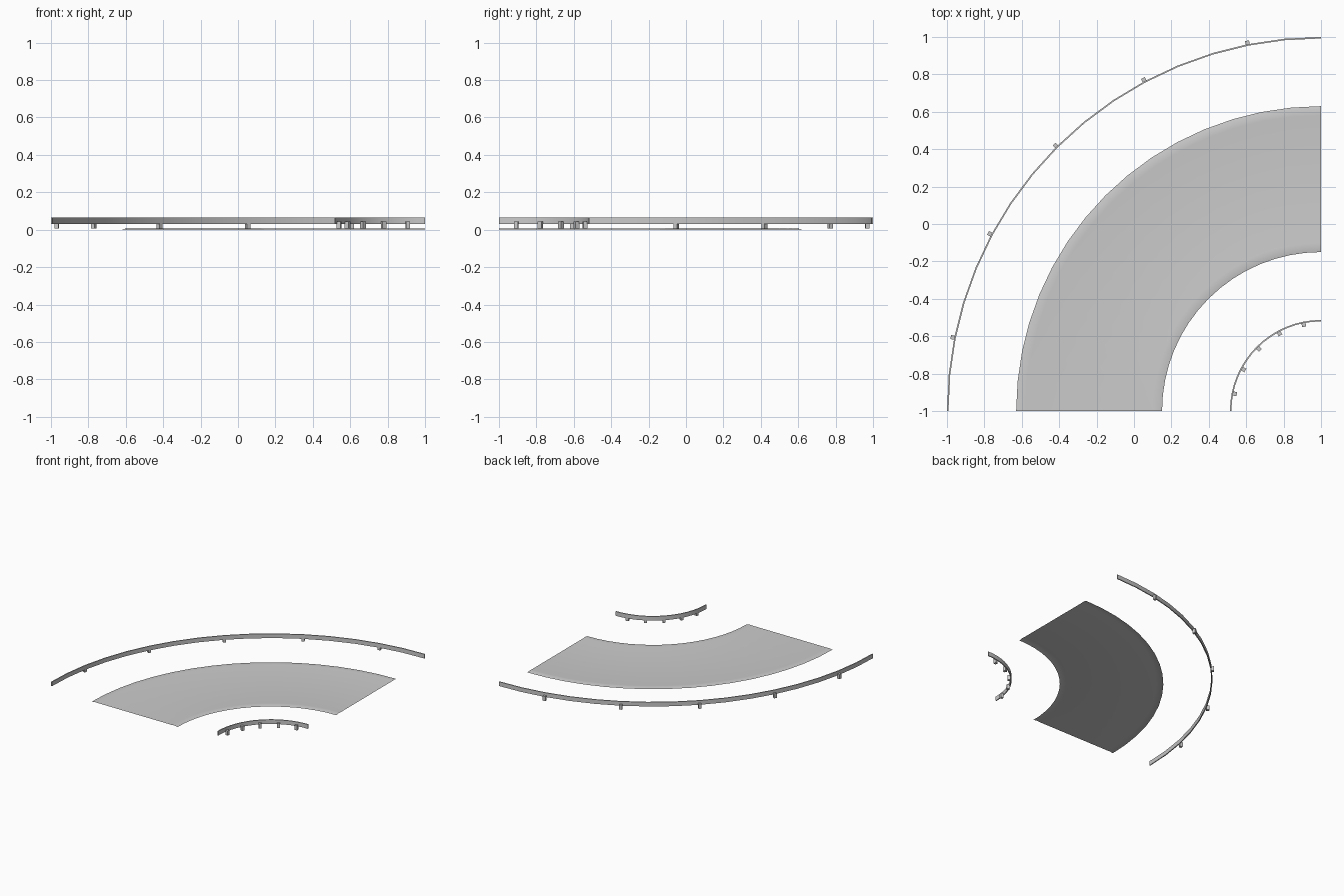
import bpy, math
from mathutils import Matrix, Vector

cube = bpy.data.objects.get("Cube")
if cube:
    bpy.data.objects.remove(cube, do_unlink=True)

CENTRE = Vector((1, -1, 0))   # pivot of the quarter turn
SEGMENTS = 16


def material(name, value):
    m = bpy.data.materials.new(name)
    m.use_nodes = True
    colour = (value, value, value, 1)
    m.diffuse_color = colour
    m.node_tree.nodes["Principled BSDF"].inputs["Base Color"].default_value = colour
    return m


grey = material("plain grey", 0.6)


def add_object(name, verts, faces):
    mesh = bpy.data.meshes.new(name)
    mesh.from_pydata(verts, [], faces)
    mesh.materials.append(grey)
    obj = bpy.data.objects.new(name, mesh)
    bpy.context.collection.objects.link(obj)
    return obj


def sweep(name, profile, closed):
    """Sweep a (radius, height) profile through the quarter turn."""
    n = len(profile)
    verts, faces = [], []
    for s in range(SEGMENTS + 1):
        a = math.radians(90) * s / SEGMENTS
        verts += [CENTRE + Vector((-r * math.cos(a), r * math.sin(a), z)) for r, z in profile]
    for s in range(SEGMENTS):
        for i in range(n if closed else n - 1):
            j = (i + 1) % n
            a, b = s * n, (s + 1) * n
            faces.append((a + i, b + i, b + j, a + j))
    if closed:
        faces += [tuple(range(n)), tuple(reversed(range(SEGMENTS * n, SEGMENTS * n + n)))]
    obj = add_object(name, verts, faces)
    bpy.ops.object.select_all(action='DESELECT')
    obj.select_set(True)
    bpy.context.view_layer.objects.active = obj
    bpy.ops.object.shade_smooth_by_angle(angle=math.radians(35))
    return obj


def rail(name, r0, r1):
    return sweep(name, [(r0, 0.03), (r0, 0.065), (r1, 0.065), (r1, 0.03)], True)


def posts(name, radius):
    """Five square posts spread along a rail."""
    for k in range(5):
        a = math.radians(45 + (k - 2) * 16.85)
        bpy.ops.mesh.primitive_cube_add(size=1)
        obj = bpy.context.object
        obj.name = f"{name}_{k + 1}"
        obj.data.transform(Matrix.Diagonal((0.022, 0.022, 0.038, 1)))
        obj.rotation_euler.z = -a
        obj.location = CENTRE + Vector((-radius * math.cos(a), radius * math.sin(a), 0.025))
        obj.data.materials.append(grey)


# Road sheet with a low ridge along both edges
sweep("road", [(0.85, 0), (0.88, 0.006), (0.9, 0.004), (1.58, 0.004), (1.6, 0.006), (1.63, 0)], False)

# Guard rails, with posts on the side away from the road
rail("outer_rail", 1.992, 2.0)
posts("outer_post", 2.008)
rail("inner_rail", 0.479, 0.487)
posts("inner_post", 0.47)
